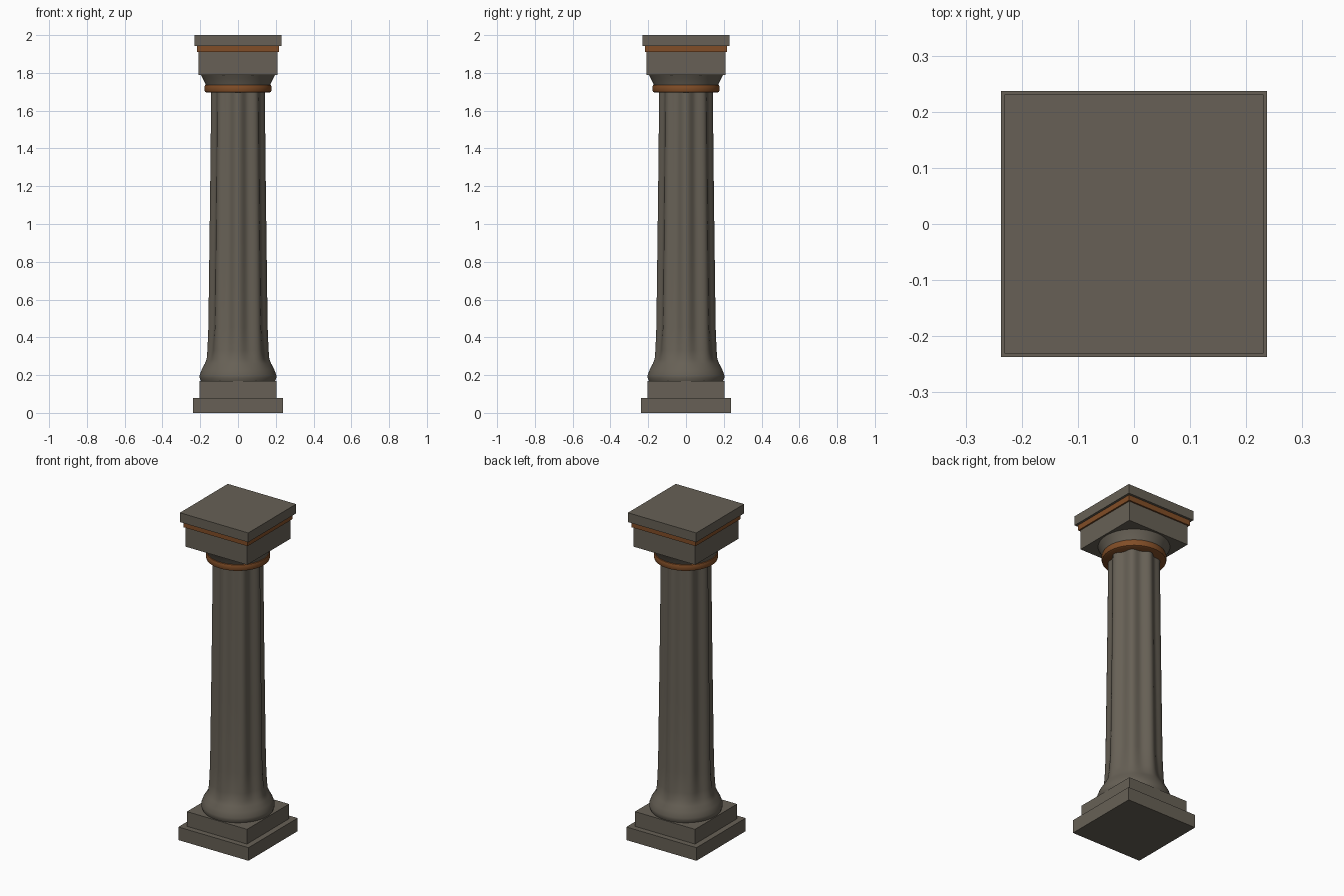
import bpy, bmesh, math

cube = bpy.data.objects.get("Cube")
if cube:
    bpy.data.objects.remove(cube, do_unlink=True)


def material(name, rgb):
    m = bpy.data.materials.new(name)
    m.use_nodes = True
    m.diffuse_color = (*rgb, 1)
    m.node_tree.nodes["Principled BSDF"].inputs["Base Color"].default_value = (*rgb, 1)
    return m


STONE = material("grey brown stone", (0.135, 0.118, 0.092))
COPPER = material("copper trim", (0.22, 0.075, 0.02))


def finish(name, bm, mat, smooth=False):
    bmesh.ops.recalc_face_normals(bm, faces=bm.faces)
    mesh = bpy.data.meshes.new(name)
    bm.to_mesh(mesh)
    bm.free()
    mesh.materials.append(mat)
    obj = bpy.data.objects.new(name, mesh)
    bpy.context.collection.objects.link(obj)
    if smooth:
        bpy.ops.object.select_all(action="DESELECT")
        obj.select_set(True)
        bpy.context.view_layer.objects.active = obj
        bpy.ops.object.shade_smooth_by_angle(angle=math.radians(40))
    return obj


def slab(name, half, low, high, mat):
    """Square block between two heights."""
    bm = bmesh.new()
    bmesh.ops.create_cube(bm, size=1)
    bmesh.ops.scale(bm, vec=(2 * half, 2 * half, high - low), verts=bm.verts)
    bmesh.ops.translate(bm, vec=(0, 0, (low + high) / 2), verts=bm.verts)
    return finish(name, bm, mat)


def turned(name, profile, mat, sides=96, flutes=8):
    """Capped solid of revolution; profile rows are radius, height, flute depth."""
    bm = bmesh.new()
    rings = []
    for radius, z, depth in profile:
        ring = []
        for i in range(sides):
            a = math.tau * i / sides
            r = radius - depth * (1 - math.cos(flutes * a)) / 2
            ring.append(bm.verts.new((r * math.cos(a), r * math.sin(a), z)))
        rings.append(ring)
    for lower, upper in zip(rings, rings[1:]):
        for i in range(sides):
            j = (i + 1) % sides
            bm.faces.new((lower[i], lower[j], upper[j], upper[i]))
    bm.faces.new(rings[0])
    bm.faces.new(rings[-1])
    return finish(name, bm, mat, smooth=True)


# Stepped square base
slab("base_plinth", 0.237, 0, 0.08, STONE)
slab("base_step", 0.203, 0.08, 0.17, STONE)

# Flared foot running up into the fluted, tapering shaft
turned("fluted_shaft", [
    (0.197, 0.17, 0), (0.203, 0.185, 0), (0.203, 0.2, 0), (0.192, 0.23, 0),
    (0.176, 0.26, 0.003), (0.166, 0.285, 0.008), (0.162, 0.33, 0.014),
    (0.157, 0.45, 0.02), (0.151, 0.9, 0.02), (0.146, 1.3, 0.02),
    (0.142, 1.71, 0.018)], STONE)

# Rounded copper collar
turned("neck_ring", [
    (0.165, 1.695, 0), (0.175, 1.7, 0), (0.178, 1.71, 0),
    (0.178, 1.725, 0), (0.175, 1.735, 0), (0.168, 1.738, 0)], COPPER)

# Flared neck beneath the capital
turned("capital_flare", [
    (0.17, 1.735, 0), (0.176, 1.75, 0), (0.187, 1.772, 0),
    (0.197, 1.79, 0)], STONE)

# Square capital
slab("capital_block", 0.208, 1.79, 1.91, STONE)
slab("capital_band", 0.217, 1.91, 1.943, COPPER)
slab("top_slab", 0.231, 1.943, 2.0, STONE)
